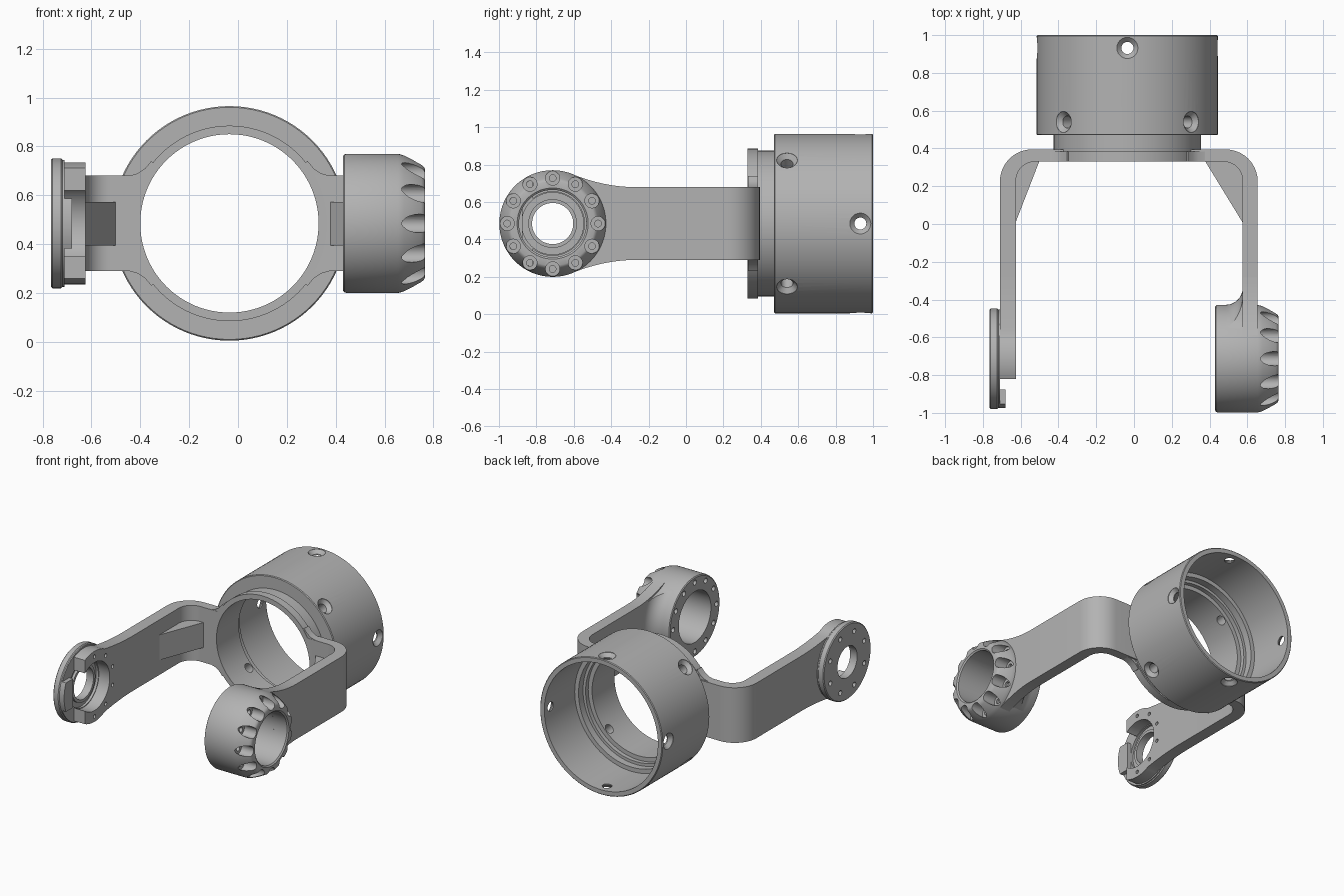
import bpy, bmesh, math
from mathutils import Vector

cube = bpy.data.objects.get("Cube")
if cube:
    bpy.data.objects.remove(cube)

grey = bpy.data.materials.new("plain_grey")
grey.use_nodes = True
grey.diffuse_color = (0.45, 0.45, 0.45, 1)
grey.node_tree.nodes["Principled BSDF"].inputs["Base Color"].default_value = (0.45, 0.45, 0.45, 1)

CX, CZ = -0.035, 0.485      # ring axis, arm height
PY = -0.713                 # pivot axis
HALF = 0.195                # half height of the arms
X, Y = Vector((1, 0, 0)), Vector((0, 1, 0))
parts = []


def add_lathe(bm, profile, origin, axis, n):
    """Revolve closed (distance, radius) pairs around an axis."""
    rot = Vector(axis).to_track_quat('Z', 'Y')
    rings = []
    for k in range(n):
        a = 2 * math.pi * k / n
        rings.append([bm.verts.new(Vector(origin) + rot @ Vector((r * math.cos(a), r * math.sin(a), t)))
                      for t, r in profile])
    m = len(profile)
    for k in range(n):
        p, q = rings[k], rings[(k + 1) % n]
        for i in range(m):
            j = (i + 1) % m
            if profile[i][1] or profile[j][1]:
                bm.faces.new((p[i], p[j], q[j], q[i]))
    bmesh.ops.remove_doubles(bm, verts=bm.verts[:], dist=1e-5)


def add_prism(bm, points, place, lo, hi):
    """Extrude a 2D outline; place(u, v, w) gives the 3D position."""
    a = [bm.verts.new(place(u, v, lo)) for u, v in points]
    b = [bm.verts.new(place(u, v, hi)) for u, v in points]
    bm.faces.new(a)
    bm.faces.new(b[::-1])
    for i in range(len(a)):
        j = (i + 1) % len(a)
        bm.faces.new((a[i], b[i], b[j], a[j]))


def finish(name, bm, helper=False):
    bmesh.ops.recalc_face_normals(bm, faces=bm.faces[:])
    mesh = bpy.data.meshes.new(name)
    bm.to_mesh(mesh)
    bm.free()
    mesh.materials.append(grey)
    ob = bpy.data.objects.new(name, mesh)
    bpy.context.collection.objects.link(ob)
    if helper:
        ob.hide_render = True
    else:
        parts.append(ob)
    return ob


def lathe(name, profile, origin, axis, n=72, helper=False):
    bm = bmesh.new()
    add_lathe(bm, profile, origin, axis, n)
    return finish(name, bm, helper)


def prism(name, points, place, lo, hi, helper=False):
    bm = bmesh.new()
    add_prism(bm, points, place, lo, hi)
    return finish(name, bm, helper)


def rod(lo, hi, r):
    return [(lo, 0), (lo, r), (hi, r), (hi, 0)]


def boolean(ob, cutter, operation='DIFFERENCE'):
    mod = ob.modifiers.new("cut", 'BOOLEAN')
    mod.object, mod.operation, mod.solver = cutter, operation, 'EXACT'
    bpy.context.view_layer.update()
    result = bpy.data.meshes.new_from_object(ob.evaluated_get(bpy.context.evaluated_depsgraph_get()))
    ob.modifiers.clear()
    ob.data = result


def drop(*cutters):
    for c in cutters:
        bpy.data.objects.remove(c)


def holes(profile, count, radius, x, n=20, phase=0.0, axis=X):
    """Cutter with holes on a circle around the pivot axis."""
    bm = bmesh.new()
    for k in range(count):
        a = 2 * math.pi * (k + phase) / count
        add_lathe(bm, profile, (x, PY + radius * math.cos(a), CZ + radius * math.sin(a)), axis, n)
    return finish("hole_cutter", bm, True)


def arc(cx, cy, r, a0, a1, n=10):
    return [(cx + r * math.cos(math.radians(a0 + (a1 - a0) * i / n)),
             cy + r * math.sin(math.radians(a0 + (a1 - a0) * i / n))) for i in range(n + 1)]


def flat(u, v, w):
    return (u, v, w)


def side(u, v, w):
    return (w, u, CZ + v)


# Main ring with stepped neck and stepped bore
ring = lathe("main_ring", [(0.33, .40), (.385, .40), (.385, .39), (.47, .39), (.47, .475), (.475, .48),
                           (.995, .48), (1, .475), (1, .445), (.66, .445), (.66, .415), (.61, .415),
                           (.61, .395), (.58, .395), (.58, .365), (.33, .365)], (CX, 0, CZ), Y, 96)
bm = bmesh.new()
for k in range(8):
    a = math.pi * k / 4
    d = Vector((math.cos(a), 0, math.sin(a)))
    add_lathe(bm, [(-.03, 0), (-.03, .056), (.004, .056), (.028, .032), (.16, .032), (.16, 0)],
              Vector((CX, .54 if k % 2 else .932, CZ)) + d * .48, -d, 24)
cutter = finish("ring_hole_cutter", bm, True)
boolean(ring, cutter)
drop(cutter)

# Bent yoke strip, opened by the ring bore
YE = -0.28
outline = ([(-.71, YE)] + arc(-.54, .225, .17, 180, 90) + arc(.485, .225, .17, 90, 0) + [(.655, YE), (.575, YE)]
           + arc(.475, .23, .1, 0, 90) + arc(-.525, .23, .1, 90, 180) + [(-.625, YE)])
yoke = prism("yoke", outline, flat, CZ - HALF, CZ + HALF)
bore = lathe("bore_cutter", rod(.2, .6, .366), (CX, 0, CZ), Y, 96, True)
boolean(yoke, bore)

# Blending webs where the yoke meets the neck
for s in (-1, 1):
    for t in (-1, 1):
        web = prism("neck_web", [(CX + s * u, CZ + t * v) for u, v in
                                 ((.41, .17), (.41, .195), (.375, .205), (.345, .225), (.32, .255), (.30, .24), (.34, .17))],
                    lambda u, v, w: (u, w, v), .332, .384)
        boolean(web, bore)
drop(bore)

# Gussets in the inner corners
for name, pts in (("right_gusset", [(-.63, 0), (-.50, .335), (-.52, .36), (-.64, .3)]),
                  ("left_gusset", [(.58, 0), (.375, .335), (.5, .36), (.59, .3)])):
    prism(name, pts, flat, CZ - .09, CZ + .088)


def arm_outline(r, y_end):
    """Side outline of an arm that flares into a round end."""
    a = math.degrees(math.acos((-.60 - PY) / r))
    z = r * math.sin(math.radians(a))
    top = [(YE, HALF)]
    for i in range(1, 8):
        t = i / 8
        top.append((YE + (-.60 - YE) * t, HALF + (z - HALF) * t ** 1.9))
    a_end = math.degrees(math.acos(max(-1, (y_end - PY) / r)))
    top += arc(PY, 0, r, a, a_end, 12)
    return top + [(u, -v) for u, v in reversed(top)]


# Left arm end and bearing hub
hub_bore = lathe("hub_bore_cutter", rod(.3, .9, .18), (0, PY, CZ), X, 72, True)
left_arm = prism("left_arm_end", arm_outline(.284, -.80), side, .575, .655)
boolean(left_arm, hub_bore)
hub = lathe("bearing_hub", [(.43, .18), (.43, .275), (.435, .282), (.445, .285), (.655, .285), (.68, .278),
                            (.715, .262), (.75, .243), (.76, .235), (.765, .225), (.765, .19), (.757, .18)],
            (0, PY, CZ), X, 96)
cutter = holes([(-.4, 0), (-.4, .018), (0, .018), (0, .038), (.2, .038), (.2, 0)], 12, .243, .67)
boolean(hub, cutter)
drop(cutter)

# Curved fillet between hub and left arm
fillet = lathe("hub_fillet", [(.48, .26)] + [(u, v) for u, v in arc(.485, .375, .09, -90, 0, 8)]
               + [(.60, .375), (.60, .26)], (0, PY, CZ), X, 96)
mask = prism("fillet_mask", [(-.6, -.255), (-.5, -.215), (-.4, -.19), (-.2, -.19),
                             (-.2, .19), (-.4, .19), (-.5, .215), (-.6, .255)], side, .4, .7, True)
boolean(fillet, mask, 'INTERSECT')
drop(mask, hub_bore)

# Right arm end: open horseshoe
horseshoe = prism("right_arm_end", arm_outline(.25, -.82), side, -.71, -.625)
cutter = lathe("horseshoe_cutter", rod(-.8, -.5, .17), (0, PY, CZ), X, 72, True)
boolean(horseshoe, cutter)
slot = prism("slot_cutter", [(-1, -.134), (PY - .10, -.134), (PY - .10, .134), (-1, .134)], side, -.8, -.5, True)
boolean(horseshoe, slot)
pins = holes(rod(-.04, .05, .013), 10, .212, -.625, 12, .5)
boolean(horseshoe, pins)
drop(cutter, slot, pins)

# Round cover plate with centre hole and recess
disc = lathe("cover_disc", [(-.765, .11), (-.765, .26), (-.759, .266), (-.724, .266), (-.718, .26), (-.71, .26),
                            (-.71, .165), (-.728, .165), (-.728, .13), (-.71, .13), (-.71, .11)], (0, PY, CZ), X, 96)
cutter = holes(rod(-.03, .03, .017), 8, .205, -.765, 16, .5)
boolean(disc, cutter)
drop(cutter)

# Front locating tab on the disc
prism("disc_tab", arc(PY, 0, .262, 157, 203, 12) + [(-.875, -.102), (-.875, .102)], side, -.715, -.68)

# Smooth round faces, keep edges sharp
bpy.ops.object.select_all(action='DESELECT')
for ob in parts:
    ob.select_set(True)
    bpy.context.view_layer.objects.active = ob
bpy.ops.object.shade_smooth_by_angle(angle=math.radians(28))
